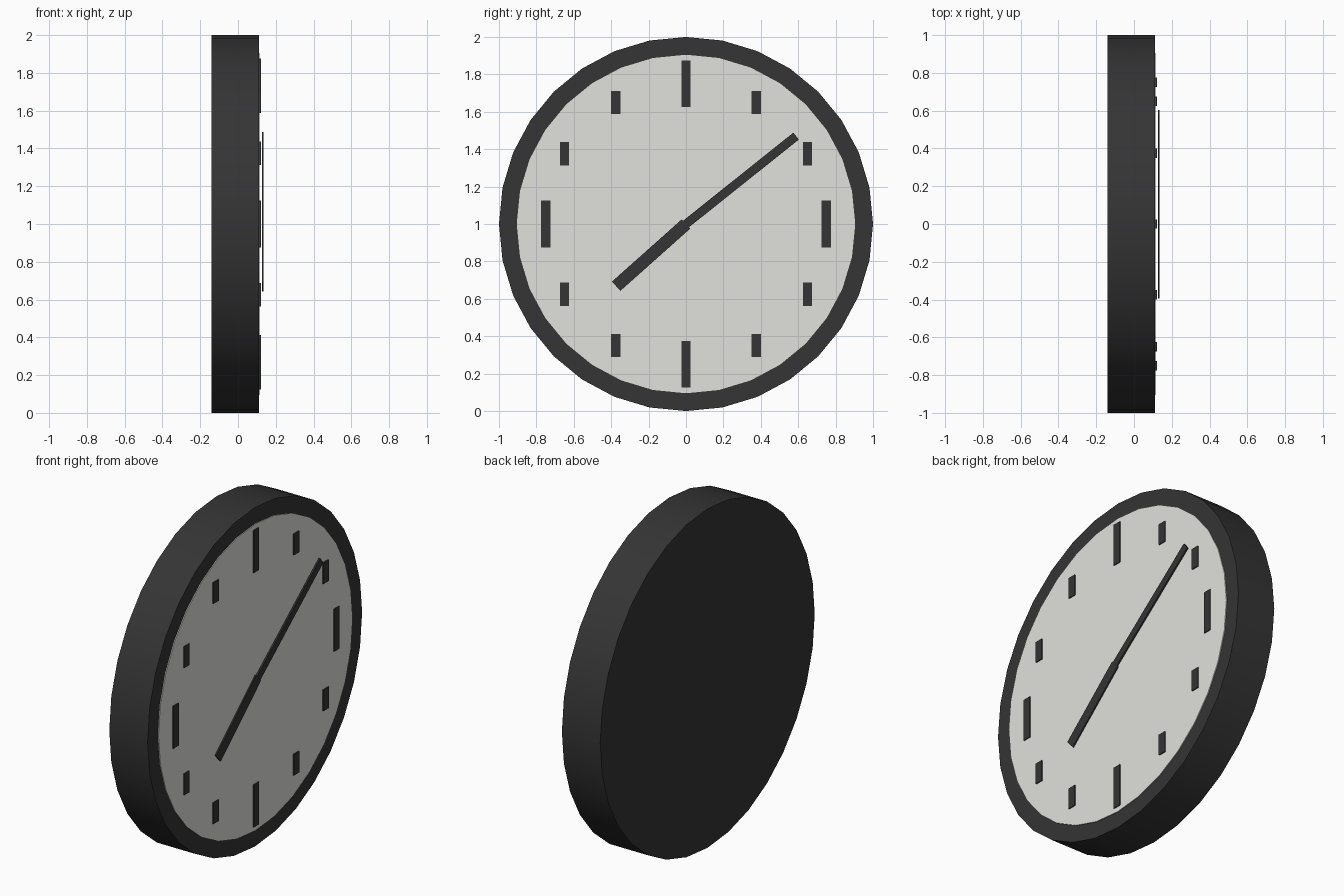
import bpy, math

if "Cube" in bpy.data.objects:
    bpy.data.objects.remove(bpy.data.objects["Cube"])

def material(name, rgb):
    m = bpy.data.materials.new(name)
    m.diffuse_color = (*rgb, 1)
    m.use_nodes = True
    m.node_tree.nodes["Principled BSDF"].inputs["Base Color"].default_value = m.diffuse_color
    return m

dark = material("charcoal", (0.035, 0.035, 0.035))
pale = material("pale_grey", (0.75, 0.76, 0.72))

def disc(name, radius, x0, x1, mat):
    bpy.ops.mesh.primitive_cylinder_add(vertices=32, radius=radius, depth=x1 - x0,
        location=((x0 + x1) / 2, 0, 1), rotation=(0, math.pi / 2, 0))
    ob = bpy.context.object
    ob.name = name
    ob.data.materials.append(mat)
    bpy.ops.object.shade_smooth_by_angle(angle=math.radians(30))
    return ob

def plate(name, y, z, width, height, x0, x1, tilt=0):
    bpy.ops.mesh.primitive_cube_add(size=1, location=((x0 + x1) / 2, y, z), rotation=(tilt, 0, 0))
    ob = bpy.context.object
    ob.name = name
    ob.scale = (x1 - x0, width, height)
    ob.data.materials.append(dark)

# Case and dial
disc("case", 1.0, -0.14, 0.11, dark)
disc("dial", 0.905, 0.10, 0.115, pale)

# Upright hour marks, long at the quarters
for h in range(12):
    a = math.radians(30 * h)
    plate(f"hour_mark_{h}", 0.75 * math.sin(a), 1 + 0.75 * math.cos(a),
          0.05, 0.25 if h % 3 == 0 else 0.125, 0.113, 0.121)

# Hands start at the dial centre; angle measured from +y towards +z
def hand(name, degrees, length, width, x0, x1):
    a = math.radians(degrees)
    plate(name, math.cos(a) * length / 2, 1 + math.sin(a) * length / 2,
          width, length, x0, x1, a - math.pi / 2)

hand("minute_hand", 38.6, 0.753, 0.047, 0.126, 0.135)
hand("hour_hand", 221.7, 0.5, 0.067, 0.126, 0.134)
